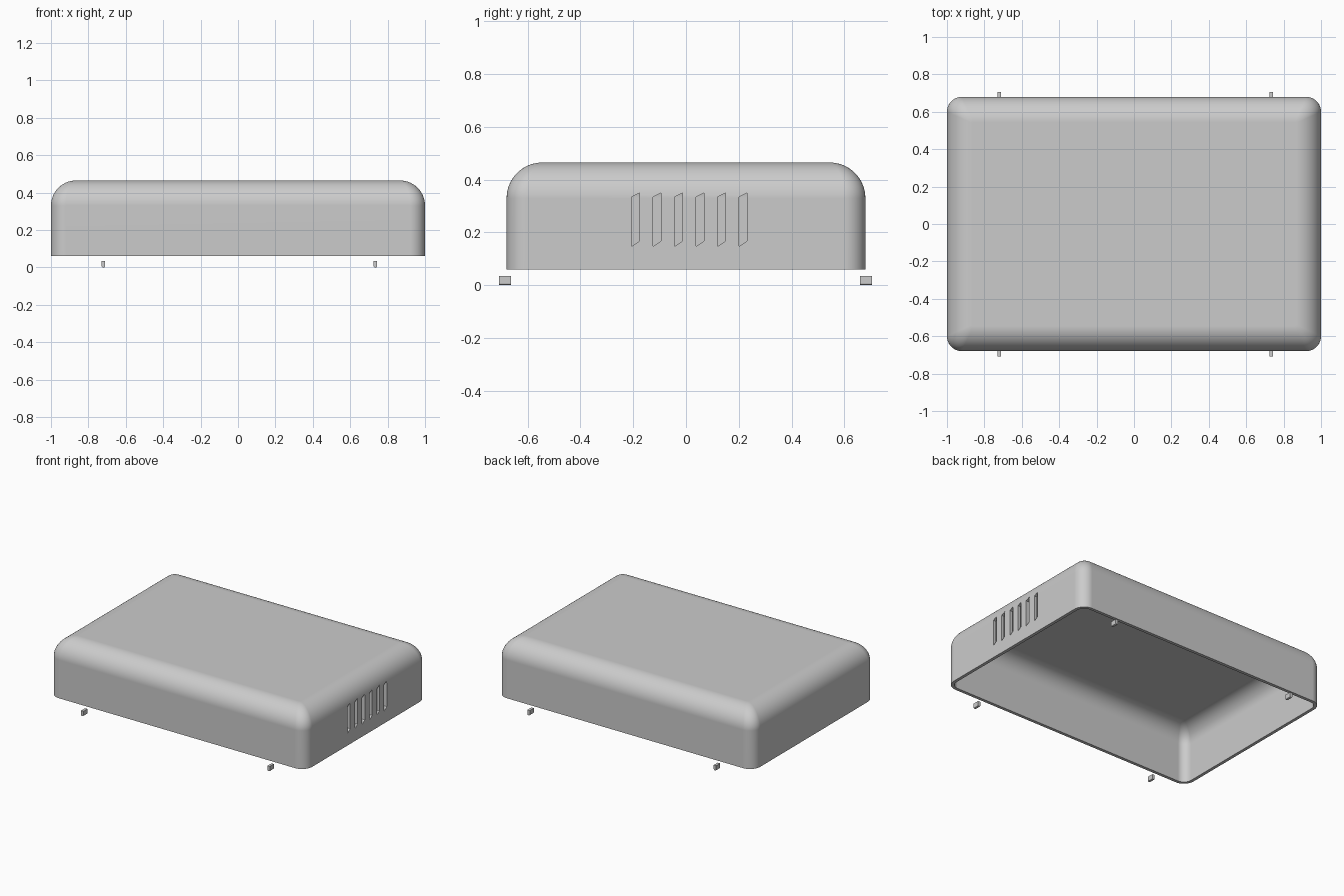
import bpy, bmesh, math

cube = bpy.data.objects.get("Cube")
if cube:
    bpy.data.objects.remove(cube, do_unlink=True)

grey = bpy.data.materials.new("plain_grey")
grey.use_nodes = True
COLOUR = (0.6, 0.6, 0.6, 1)
grey.diffuse_color = COLOUR
grey.node_tree.nodes["Principled BSDF"].inputs["Base Color"].default_value = COLOUR

HALF_X, HALF_Y, BASE, TOP = 1.0, 0.68, 0.06, 0.465
WALL, EDGE_R, CORNER_R = 0.022, 0.135, 0.08
CORNER_STEPS, EDGE_STEPS = 10, 14


def make_object(name, bm):
    bmesh.ops.recalc_face_normals(bm, faces=bm.faces)
    mesh = bpy.data.meshes.new(name)
    bm.to_mesh(mesh)
    bm.free()
    mesh.materials.append(grey)
    obj = bpy.data.objects.new(name, mesh)
    bpy.context.collection.objects.link(obj)
    return obj


def activate(obj):
    bpy.ops.object.select_all(action="DESELECT")
    obj.select_set(True)
    bpy.context.view_layer.objects.active = obj


def ring(bm, inset, radius, z):
    """Rounded rectangle of vertices at one height."""
    verts = []
    cx, cy = HALF_X - inset - radius, HALF_Y - inset - radius
    for quarter, (sx, sy) in enumerate([(1, 1), (-1, 1), (-1, -1), (1, -1)]):
        for i in range(CORNER_STEPS + 1):
            a = (quarter + i / CORNER_STEPS) * math.pi / 2
            verts.append(bm.verts.new((sx * cx + radius * math.cos(a),
                                       sy * cy + radius * math.sin(a), z)))
    return verts


def dome(bm, gap):
    """Stack of rings from the open rim up to the rounded top, offset inward by gap."""
    edge_r, corner_r = EDGE_R - gap, CORNER_R - gap
    rings = [ring(bm, gap, corner_r, BASE)]
    for i in range(EDGE_STEPS + 1):
        a = i / EDGE_STEPS * math.pi / 2
        rings.append(ring(bm, gap + edge_r * (1 - math.cos(a)),
                          0.006 + (corner_r - 0.006) * math.cos(a),
                          TOP - EDGE_R + edge_r * math.sin(a)))
    for low, high in zip(rings, rings[1:]):
        bridge(bm, low, high)
    bm.faces.new(rings[-1])
    return rings[0]


def bridge(bm, a, b):
    for i in range(len(a)):
        j = (i + 1) % len(a)
        bm.faces.new((a[i], a[j], b[j], b[i]))


# Hollow cover, open underneath
bm = bmesh.new()
bridge(bm, dome(bm, 0), dome(bm, WALL))
cover = make_object("cover", bm)

# Slanted vent slots through the +x wall
bm = bmesh.new()
for k in range(6):
    y = -0.207 + k * 0.0815
    outline = [(y, 0.147), (y + 0.03, 0.167), (y + 0.03, 0.349), (y, 0.334)]
    face = bm.faces.new([bm.verts.new((0.93, *p)) for p in outline])
    out = bmesh.ops.extrude_face_region(bm, geom=[face])["geom"]
    moved = [v for v in out if isinstance(v, bmesh.types.BMVert)]
    bmesh.ops.translate(bm, verts=moved, vec=(0.14, 0, 0))
slots = make_object("vent_cutter", bm)
slots.hide_render = True

activate(cover)
cut = cover.modifiers.new("vents", "BOOLEAN")
cut.object, cut.operation, cut.solver = slots, "DIFFERENCE", "EXACT"
bpy.ops.object.modifier_apply(modifier=cut.name)
bpy.data.objects.remove(slots, do_unlink=True)
bpy.ops.object.shade_smooth_by_angle(angle=math.radians(35))
flat = cover.modifiers.new("flat_walls", "WEIGHTED_NORMAL")
flat.keep_sharp = True

# Four small clips below the rim
for x, side in ((-0.72, "right"), (0.735, "left")):
    for y, end in ((-0.686, "front"), (0.683, "back")):
        bm = bmesh.new()
        bmesh.ops.create_cube(bm, size=1)
        bmesh.ops.scale(bm, vec=(0.019, 0.045, 0.035), verts=bm.verts)
        bmesh.ops.translate(bm, vec=(x, y, 0.0175), verts=bm.verts)
        low = [e for e in bm.edges if all(v.co.z < 0.01 for v in e.verts)
               and abs(e.verts[0].co.y - e.verts[1].co.y) > 0.03]
        bmesh.ops.bevel(bm, geom=low, offset=0.006, segments=2, profile=0.5,
                        affect="EDGES")
        make_object(f"clip_{end}_{side}", bm)
